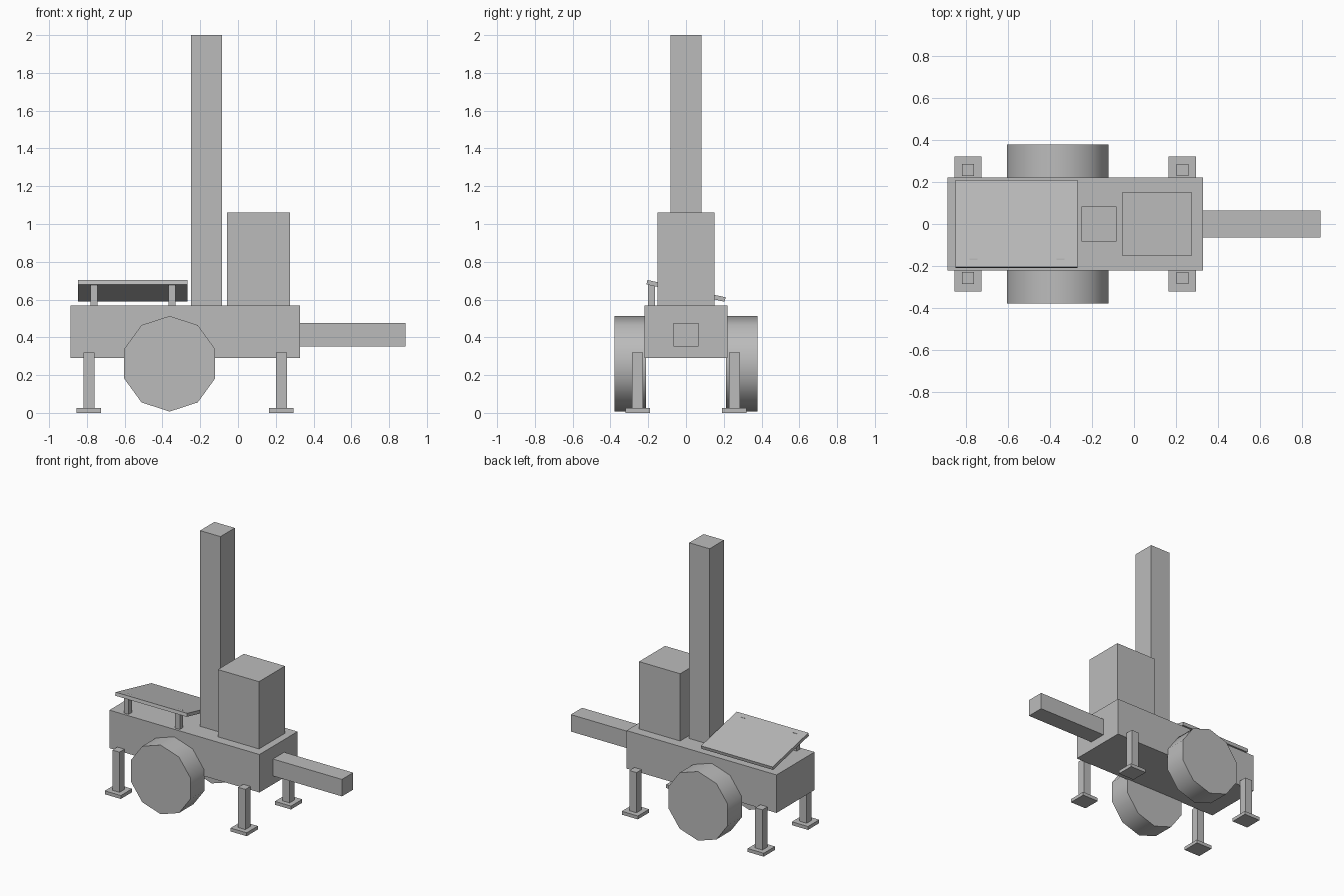
import bpy, math

cube = bpy.data.objects.get("Cube")
if cube:
    bpy.data.objects.remove(cube, do_unlink=True)

GREY = (0.5, 0.5, 0.5, 1)
grey = bpy.data.materials.new("plain_grey")
grey.use_nodes = True
grey.diffuse_color = GREY
grey.node_tree.nodes["Principled BSDF"].inputs["Base Color"].default_value = GREY


def finish(name):
    ob = bpy.context.object
    ob.name = name
    ob.data.materials.append(grey)
    return ob


def box(name, x, y, z, tilt=0):
    """Box from (min, max) spans, optionally tilted about x."""
    spans = (x, y, z)
    bpy.ops.mesh.primitive_cube_add(size=1, location=[(a + b) / 2 for a, b in spans])
    ob = finish(name)
    ob.scale = [b - a for a, b in spans]
    bpy.ops.object.transform_apply(location=False, rotation=False, scale=True)
    ob.rotation_euler.x = tilt
    return ob


def around(c, half):
    return (c - half, c + half)


BODY_TOP = 0.568

# Trailer body, towing bar, mast and equipment cabinet
box("trailer_body", (-0.887, 0.328), around(0, 0.22), (0.29, BODY_TOP))
box("drawbar", (0.328, 0.887), around(0, 0.065), (0.352, 0.476))
box("mast", (-0.249, -0.084), around(0, 0.083), (BODY_TOP, 2.0))
box("cabinet", (-0.058, 0.275), around(0, 0.15), (BODY_TOP, 1.06))

# Tilted panel on two short posts
box("solar_panel", (-0.848, -0.268), around(0, 0.212), around(0.646, 0.012),
    math.radians(-12.5))
for side, x in (("right", -0.763), ("left", -0.349)):
    box("panel_post_" + side, around(x, 0.019), around(-0.182, 0.019), (BODY_TOP, 0.696))

# Ten-sided wheels
for side, s in (("front", -1), ("back", 1)):
    bpy.ops.mesh.primitive_cylinder_add(vertices=10, radius=0.253, depth=0.166,
                                        location=(-0.362, s * 0.295, 0.26),
                                        rotation=(math.pi / 2, 0, 0))
    finish("wheel_" + side)
    bpy.ops.object.shade_smooth_by_angle(angle=math.radians(40))

# Stabiliser legs with square feet
for end, x in (("rear", -0.789), ("tow", 0.23)):
    for side, s in (("front", -1), ("back", 1)):
        y = s * 0.256
        box(f"leg_{end}_{side}", around(x, 0.029), around(y, 0.029), (0.02, 0.319))
        box(f"foot_{end}_{side}", around(x, 0.065), around(y, 0.065), (0, 0.025))
